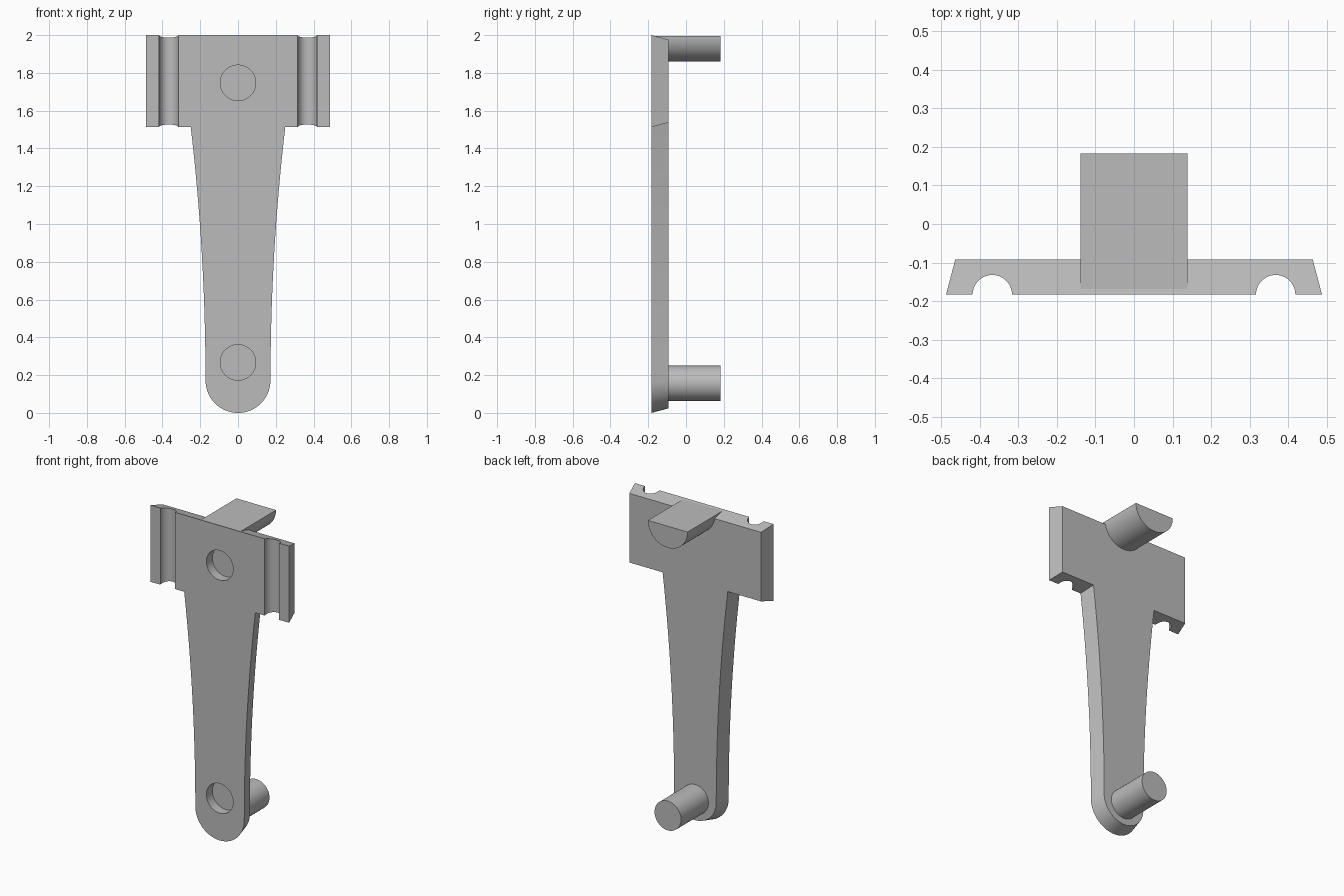
import bpy, bmesh, math
from mathutils import Vector, Matrix

cube = bpy.data.objects.get("Cube")
if cube:
    bpy.data.objects.remove(cube, do_unlink=True)

FRONT, BACK, REAR = -0.183, -0.092, 0.183   # plate faces and pin ends
DRAFT = 0.024                               # taper of the plate edges
TOP, SHOULDER, HEAD, FOOT = 2.0, 1.513, 0.487, 0.172

grey = bpy.data.materials.new("Plain grey")
grey.use_nodes = True
grey.diffuse_color = (0.5, 0.5, 0.5, 1)
grey.node_tree.nodes["Principled BSDF"].inputs["Base Color"].default_value = grey.diffuse_color


def finish(name, bm):
    bmesh.ops.recalc_face_normals(bm, faces=bm.faces)
    mesh = bpy.data.meshes.new(name)
    bm.to_mesh(mesh)
    bm.free()
    mesh.materials.append(grey)
    obj = bpy.data.objects.new(name, mesh)
    bpy.context.collection.objects.link(obj)
    return obj


def inset(points, d):
    """Offset a counter-clockwise outline inward with mitred corners."""
    result = []
    for i, p in enumerate(points):
        a = (p - points[i - 1]).normalized()
        b = (points[(i + 1) % len(points)] - p).normalized()
        na, nb = Vector((-a.y, a.x)), Vector((-b.y, b.x))
        result.append(p + (na + nb) * d / (1 + na.dot(nb)))
    return result


def loft(name, front, back, y0, y1):
    """Solid between two matching x-z outlines."""
    bm = bmesh.new()
    f = [bm.verts.new((p.x, y0, p.y)) for p in front]
    b = [bm.verts.new((p.x, y1, p.y)) for p in back]
    bm.faces.new(f)
    bm.faces.new(b[::-1])
    for i in range(len(f)):
        bm.faces.new((f[i - 1], f[i], b[i], b[i - 1]))
    return finish(name, bm)


def cylinder(name, centre, radius, length, along_z=False):
    bm = bmesh.new()
    rot = Matrix() if along_z else Matrix.Rotation(math.pi / 2, 4, 'X')
    bmesh.ops.create_cone(bm, cap_ends=True, segments=64, radius1=radius, radius2=radius,
                          depth=length, matrix=Matrix.Translation(centre) @ rot)
    return finish(name, bm)


def shade(obj):
    bpy.ops.object.select_all(action='DESELECT')
    obj.select_set(True)
    bpy.context.view_layer.objects.active = obj
    bpy.ops.object.shade_smooth_by_angle(angle=math.radians(25))


def cut(obj, cutter):
    cutter.hide_render = True
    mod = obj.modifiers.new("cut", 'BOOLEAN')
    mod.operation, mod.solver, mod.object = 'DIFFERENCE', 'EXACT', cutter
    bpy.ops.object.select_all(action='DESELECT')
    bpy.context.view_layer.objects.active = obj
    obj.select_set(True)
    bpy.ops.object.modifier_apply(modifier=mod.name)
    bpy.data.objects.remove(cutter, do_unlink=True)


# Plate outline: rounded foot, flaring leg, wide head; mirrored in x
half = []
for i in range(25):
    a = -math.pi / 2 * (1 - i / 24)
    half.append(Vector((FOOT * math.cos(a), FOOT + FOOT * math.sin(a))))
for i in range(1, 17):
    z = FOOT + (SHOULDER - FOOT) * i / 16
    half.append(Vector((FOOT + 0.0434 * (z - FOOT) ** 2, z)))
half += [Vector((HEAD, SHOULDER)), Vector((HEAD, TOP))]
outline = half + [Vector((-p.x, p.y)) for p in half[:0:-1]]
plate = loft("plate", outline, inset(outline, DRAFT), FRONT, BACK)

# Round recesses in the front and vertical grooves in the head
for z in (1.747, 0.267):
    cut(plate, cylinder("recess_cutter", (0, FRONT, z), 0.094, 0.12))
for side in (-1, 1):
    cut(plate, cylinder("groove_cutter", (side * 0.367, FRONT, 1.75), 0.051, 0.8, True))
shade(plate)

# Lower round pin
start = BACK - 0.02
lower_pin = cylinder("lower_pin", (0, (start + REAR) / 2, 0.157), 0.093, REAR - start)
shade(lower_pin)

# Upper half-round pin with a flat top running into the plate
arc = [math.pi * (1 + i / 32) for i in range(33)]
profile = [Vector((0.139 * math.cos(a), 1.996 + 0.137 * math.sin(a))) for a in arc]
upper_pin = loft("upper_pin", profile, profile, FRONT + 0.012, REAR)
shade(upper_pin)
